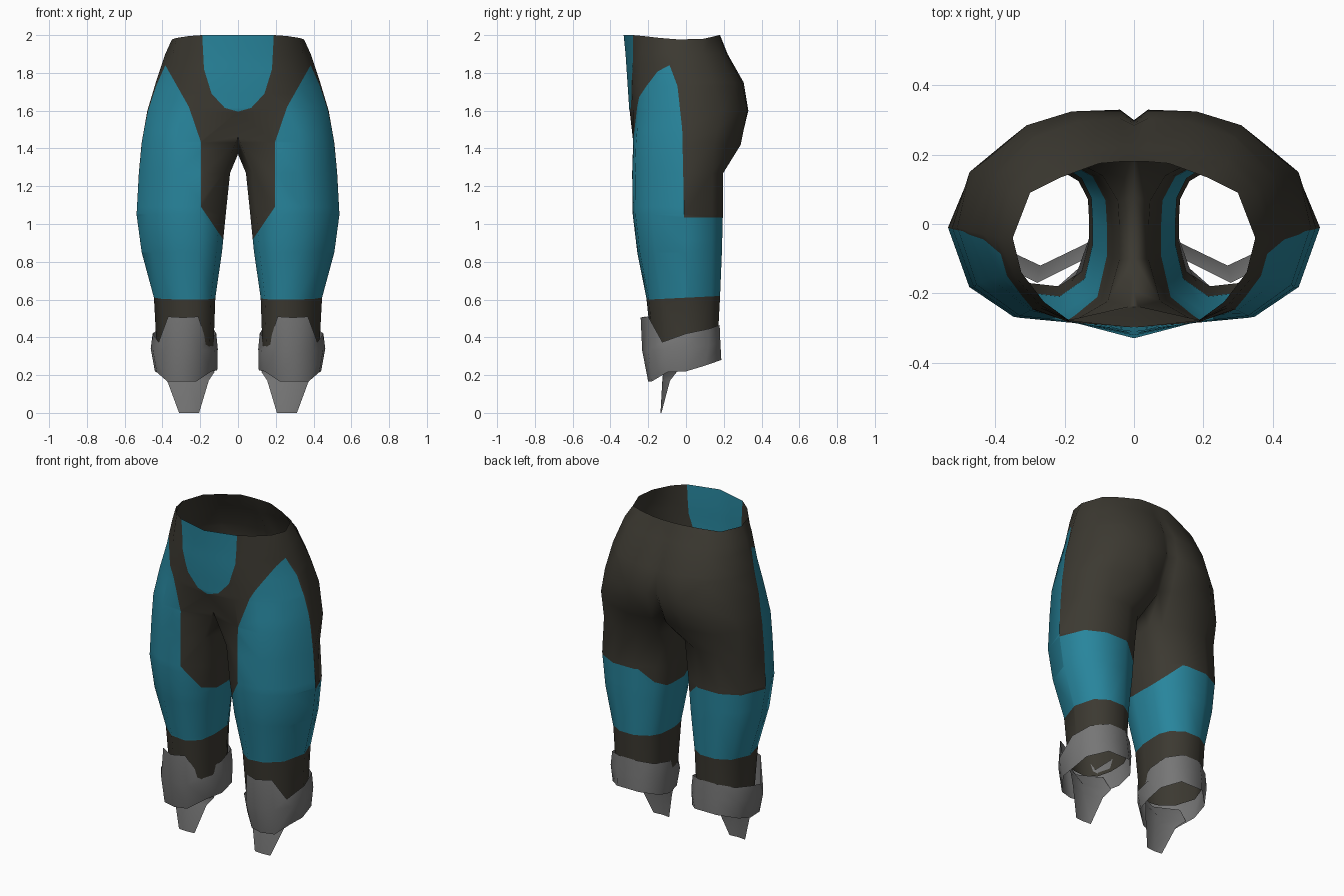
import bpy, bmesh, math
from mathutils import Vector

if "Cube" in bpy.data.objects:
    bpy.data.objects.remove(bpy.data.objects["Cube"])


def material(name, rgb):
    m = bpy.data.materials.new(name)
    m.diffuse_color = (*rgb, 1)
    m.use_nodes = True
    m.node_tree.nodes["Principled BSDF"].inputs["Base Color"].default_value = m.diffuse_color
    return m


BROWN = material("dark brown cloth", (0.045, 0.041, 0.031))
BLUE = material("teal panel", (0.021, 0.235, 0.335))
GREY = material("grey plate", (0.18, 0.18, 0.18))


def finish(bm, name, mats, angle):
    """Turn the right half into a smooth object mirrored across x."""
    me = bpy.data.meshes.new(name)
    bm.to_mesh(me)
    bm.free()
    ob = bpy.data.objects.new(name, me)
    bpy.context.collection.objects.link(ob)
    for m in mats:
        me.materials.append(m)
    mod = ob.modifiers.new("mirror", 'MIRROR')
    mod.merge_threshold = 0.0005
    bpy.ops.object.select_all(action='DESELECT')
    ob.select_set(True)
    bpy.context.view_layer.objects.active = ob
    bpy.ops.object.shade_smooth_by_angle(angle=math.radians(angle))
    return ob


def loft(bm, rows, closed):
    """Skin rows of vertices, listed from bottom to top."""
    for a, b in zip(rows, rows[1:]):
        n = min(len(a), len(b))
        for j in range(n if closed else n - 1):
            k = (j + 1) % n
            bm.faces.new((a[j], a[k], b[k], b[j]))


def verts(bm, pts):
    return [bm.verts.new(p) for p in pts]


def cut(bm, co, no, test):
    """Slice only the faces whose centre passes the test."""
    faces = [f for f in bm.faces if test(f.calc_center_median())]
    geom = set(faces)
    for f in faces:
        geom.update(f.edges)
        geom.update(f.verts)
    bmesh.ops.bisect_plane(bm, geom=list(geom), dist=1e-5, plane_co=co, plane_no=no)


def cut_line(bm, line, axis, test):
    """Slice along a polyline of (coordinate, z) points; axis 0 is x, 1 is y."""
    for _, z in line:
        cut(bm, (0, 0, z), (0, 0, 1), test)
    for (a, za), (b, zb) in zip(line, line[1:]):
        co, no = Vector((0, 0, za)), Vector((0, 0, -(b - a)))
        co[axis], no[axis] = a, zb - za
        lo, hi = min(za, zb), max(za, zb)
        cut(bm, co, no.normalized(), lambda c: test(c) and lo < c.z < hi)


def at(line, z):
    """Coordinate of a polyline at height z."""
    pts = sorted(line, key=lambda p: p[1])
    if z <= pts[0][1]:
        return pts[0][0]
    for (a, za), (b, zb) in zip(pts, pts[1:]):
        if z <= zb:
            return a + (b - a) * (z - za) / (zb - za)
    return pts[-1][0]


# ---- Trousers: leg rings, a crotch row, then open hip arcs ----
RING = [(.07, .13), (.29, 0), (.6, .03), (.87, .21), (1, .57), (.87, .88),
        (.63, 1), (.33, 1), (.1, .88), (.01, .73), (0, .57), (0, .38)]
LEGS = [(.33, .13, .43, -.18, .165), (.61, .12, .445, -.21, .18),
        (.85, .085, .51, -.258, .19), (1.05, .065, .537, -.282, .195),
        (1.27, .042, .525, -.285, .197)]
CROTCH = [(0, -.24, 1.46), (.2, -.28, 1.43), (.33, -.265, 1.43), (.455, -.175, 1.43),
          (.51, -.01, 1.43), (.475, .15, 1.43), (.36, .245, 1.42), (.18, .29, 1.42),
          (.05, .265, 1.42), (0, .22, 1.42), (0, .08, 1.37), (0, -.1, 1.37)]
HIP_LOW = [(0, -.3), (.17, -.28), (.3, -.25), (.42, -.16), (.48, -.02),
           (.42, .19), (.31, .285), (.18, .325), (.04, .33), (0, .3)]
HIP_MID = [(0, -.31), (.18, -.285), (.28, -.245), (.38, -.15), (.435, -.03),
           (.4, .14), (.29, .25), (.16, .295), (.04, .305), (0, .285)]
HIP_TOP = [(0, -.32), (.185, -.28), (.27, -.235), (.345, -.15), (.385, -.04),
           (.355, .09), (.27, .18), (.14, .215), (.04, .22), (0, .215)]
WAIST = [(0, -.33, 2), (.19, -.28, 2), (.26, -.225, 1.995), (.325, -.14, 1.985),
         (.35, -.04, 1.977), (.3, .09, 1.98), (.21, .135, 1.99), (.1, .175, 2),
         (.04, .18, 2), (0, .18, 2)]

bm = bmesh.new()
legs = [verts(bm, [(xi + (xo - xi) * u, yf + (yb - yf) * v, z) for u, v in RING])
        for z, xi, xo, yf, yb in LEGS]
crotch = verts(bm, CROTCH)
loft(bm, legs + [crotch], True)
arcs = [verts(bm, [(x, y, z) for x, y in row])
        for row, z in ((HIP_LOW, 1.6), (HIP_MID, 1.75), (HIP_TOP, 1.9))]
loft(bm, [crotch[:10]] + arcs + [verts(bm, WAIST)], False)

# Panel outlines
BELLY = [(.19, 2.01), (.18, 1.82), (.14, 1.69), (.07, 1.615), (0, 1.595)]
THIGH_FRONT = [(.39, 1.85), (.26, 1.62), (.195, 1.43), (.195, 1.09), (.08, .92)]
THIGH_REAR = [(-.09, 1.85), (-.045, 1.73), (-.02, 1.5), (-.01, 1.04)]
CALF_REAR = [(.2, 1.035), (.08, .92)]


def is_front(c):
    return c.y < at(THIGH_REAR, c.z)


cut_line(bm, THIGH_REAR, 1, lambda c: c.x > .25 and 1.04 < c.z < 1.86)
cut(bm, (0, -.01, 0), (0, 1, 0), lambda c: .85 < c.z < 1.06)
cut_line(bm, BELLY, 0, lambda c: c.y < -.15 and c.x < .25 and c.z > 1.5)
cut_line(bm, THIGH_FRONT, 0, lambda c: is_front(c) and .85 < c.z < 1.9)
cut_line(bm, CALF_REAR, 0, lambda c: not is_front(c) and .85 < c.z < 1.3)
cut(bm, (0, -.2, .6), (0, -.05, 1), lambda c: c.z < .9)

for f in bm.faces:
    c = f.calc_center_median()
    belly = c.z > 1.595 and c.y < -.15 and c.x < at(BELLY, c.z)
    above_cuff = c.z > .6 + .05 * (c.y + .2)
    if is_front(c):
        leg = c.z < 1.85 and c.x > at(THIGH_FRONT, c.z)
    else:
        leg = c.z < 1.035 and c.x > at(CALF_REAR, c.z)
    if c.z < .92:
        leg = True
    f.material_index = 1 if belly or (leg and above_cuff) else 0
finish(bm, "trousers", [BROWN, BLUE], 60)

# ---- Ankle guard: raised front shield running into a lower rear band ----
GUARD_LOW = [(.14, -.11, .22), (.22, -.18, .167), (.295, -.2, .165), (.375, -.18, .167),
             (.43, -.1, .215), (.44, 0, .22), (.43, .1, .25), (.34, .187, .28),
             (.19, .187, .28), (.112, .1, .25), (.11, 0, .225)]
GUARD_MID = [(.125, -.12, .33), (.2, -.21, .33), (.29, -.232, .33), (.385, -.2, .33),
             (.45, -.11, .33), (.462, 0, .34), (.43, .12, .36), (.34, .182, .37),
             (.2, .182, .37), (.12, .12, .36), (.107, 0, .34)]
GUARD_TOP = [(.165, -.14, .37), (.21, -.215, .51), (.29, -.24, .505), (.37, -.2, .51),
             (.42, -.125, .375), (.452, 0, .42), (.42, .12, .445), (.33, .178, .465),
             (.21, .178, .465), (.13, .12, .445), (.115, 0, .42)]
bm = bmesh.new()
loft(bm, [verts(bm, r) for r in (GUARD_LOW, GUARD_MID, GUARD_TOP)], True)
finish(bm, "ankle_guard", [GREY], 50)

# ---- Instep tongue: curved flap hanging below the guard ----
TONGUE = [[(.206, -.13, 0), (.26, -.135, 0), (.312, -.13, 0)],
          [(.155, -.085, .17), (.26, -.125, .18), (.375, -.085, .17)],
          [(.125, -.05, .215), (.27, -.12, .23), (.42, -.05, .215)],
          [(.14, -.1, .31), (.28, -.17, .31), (.42, -.1, .31)]]
bm = bmesh.new()
loft(bm, [verts(bm, r) for r in TONGUE], False)
finish(bm, "instep_tongue", [GREY], 50)
